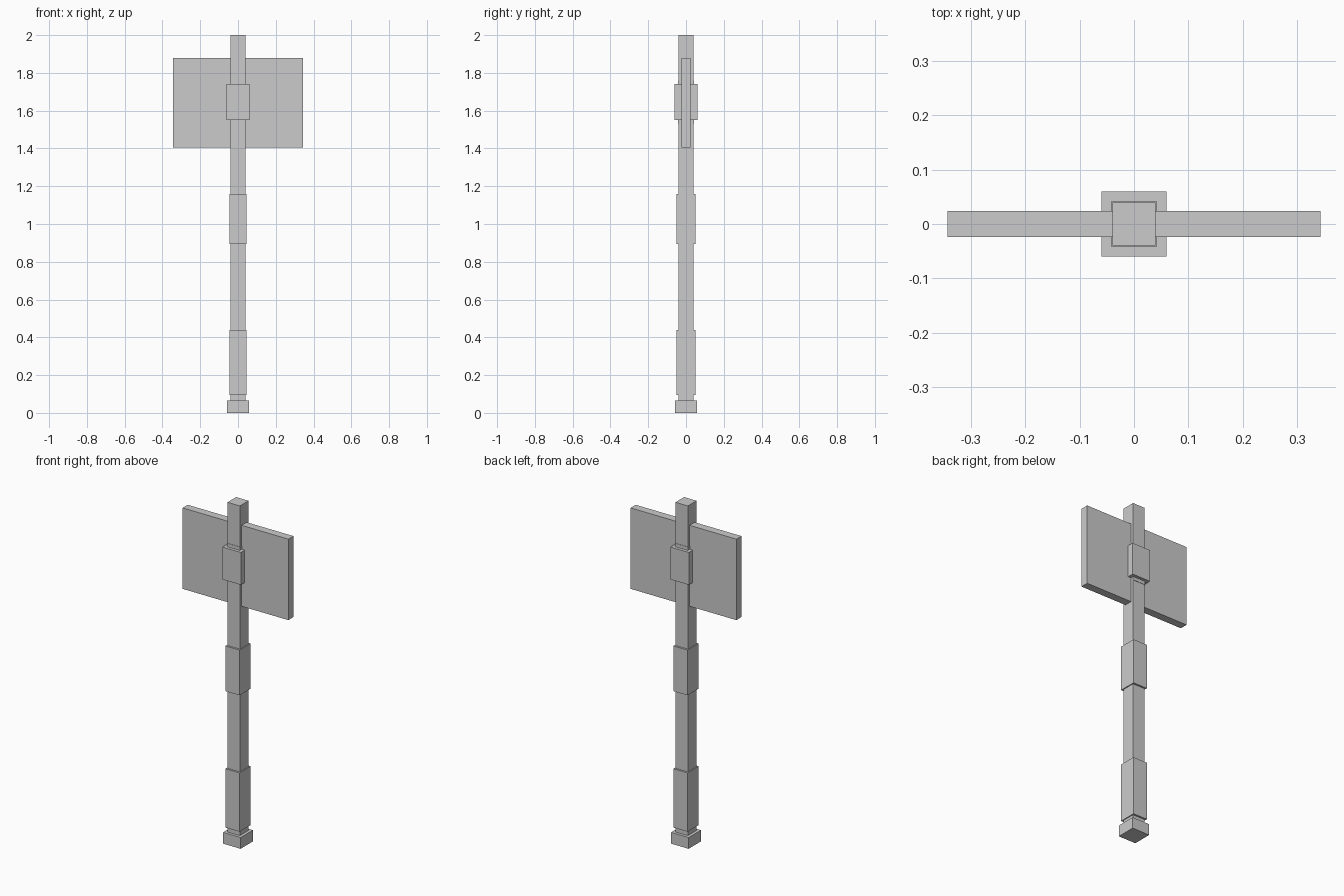
import bpy, bmesh

if "Cube" in bpy.data.objects:
    bpy.data.objects.remove(bpy.data.objects["Cube"])

def box(name, hx, hy, z0, z1):
    """Box centred on the shaft axis: half sizes and height range."""
    bpy.ops.mesh.primitive_cube_add(size=2, location=(0, 0, (z0 + z1) / 2))
    ob = bpy.context.object
    ob.name = name
    ob.scale = (hx, hy, (z1 - z0) / 2)
    bpy.ops.object.transform_apply(location=True, rotation=False, scale=True)
    return ob

# Shaft with pommel, grips and head collar
box("shaft", 0.04, 0.04, 0.0, 2.0)
box("pommel", 0.057, 0.057, 0.0, 0.066)
box("lower_grip", 0.046, 0.051, 0.095, 0.44)
box("upper_grip", 0.046, 0.051, 0.895, 1.16)
box("head_sleeve", 0.041, 0.042, 1.53, 1.76)
box("head_collar", 0.06, 0.06, 1.55, 1.74)

# Broad slab head
box("head_slab", 0.343, 0.0235, 1.405, 1.88)

# Flared blade core lying just inside the slab
half = [(0.04, 0.055), (0.08, 0.063), (0.12, 0.075), (0.16, 0.093), (0.2, 0.116)]
right = [(x, h) for x, h in half]
upper = [(-x, h) for x, h in reversed(right)] + right
outline = upper + [(x, -h) for x, h in reversed(upper)]
bm = bmesh.new()
face = bm.faces.new([bm.verts.new((x, -0.0225, 1.645 + z)) for x, z in outline])
ext = bmesh.ops.extrude_face_region(bm, geom=[face])
bmesh.ops.translate(bm, vec=(0, 0.045, 0),
                    verts=[g for g in ext["geom"] if isinstance(g, bmesh.types.BMVert)])
bmesh.ops.recalc_face_normals(bm, faces=bm.faces)
mesh = bpy.data.meshes.new("blade_core")
bm.to_mesh(mesh)
bm.free()
core = bpy.data.objects.new("blade_core", mesh)
bpy.context.collection.objects.link(core)
